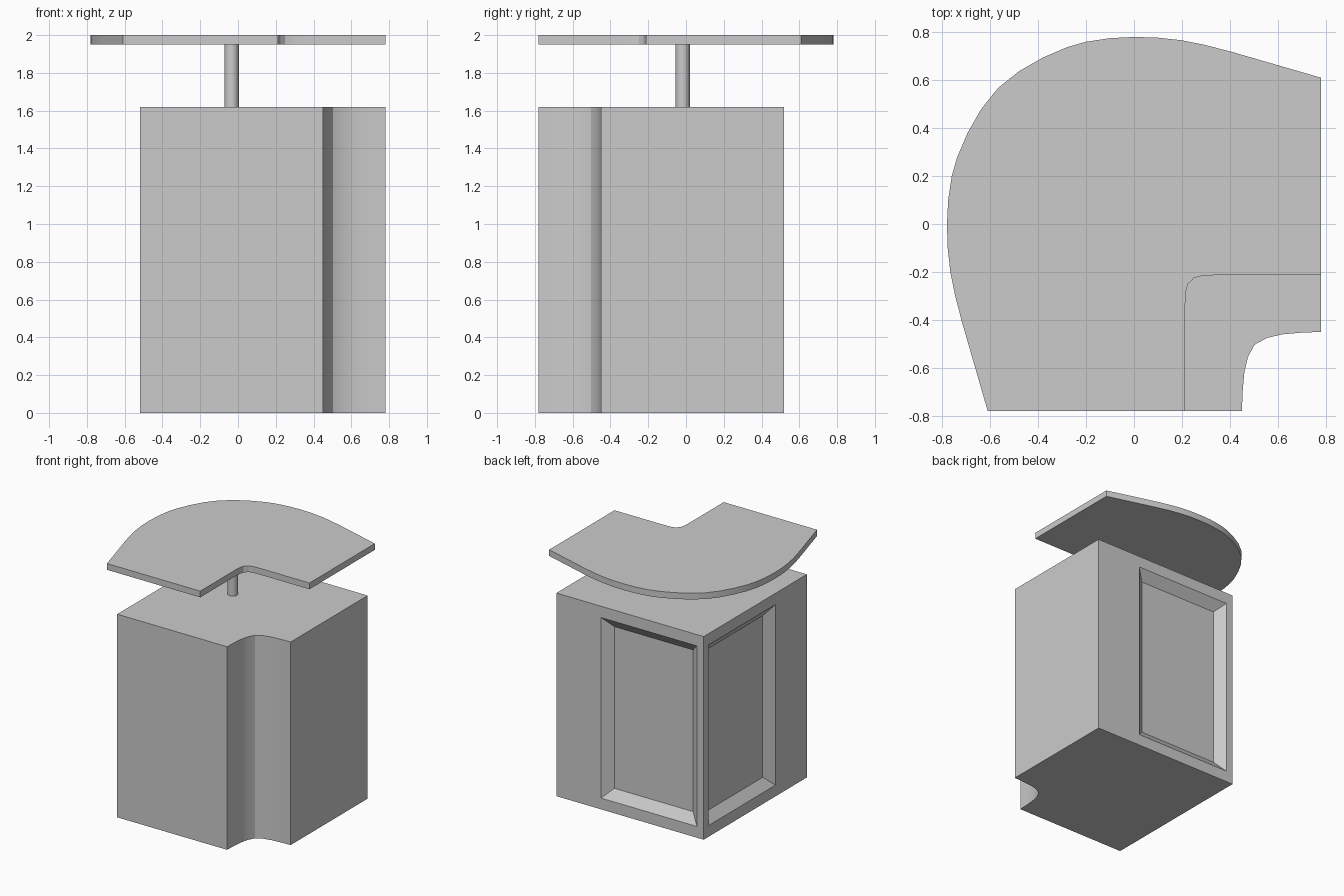
import bpy, bmesh, math
from mathutils import Vector

if "Cube" in bpy.data.objects:
    bpy.data.objects.remove(bpy.data.objects["Cube"])


def finish(bm, name):
    bmesh.ops.recalc_face_normals(bm, faces=bm.faces)
    me = bpy.data.meshes.new(name)
    bm.to_mesh(me)
    bm.free()
    ob = bpy.data.objects.new(name, me)
    bpy.context.collection.objects.link(ob)
    bpy.context.view_layer.objects.active = ob
    ob.select_set(True)
    bpy.ops.object.shade_smooth_by_angle(angle=math.radians(32))
    ob.select_set(False)
    return ob


def prism(outline, z0, z1):
    bm = bmesh.new()
    face = bm.faces.new([bm.verts.new((x, y, z0)) for x, y in outline])
    ext = bmesh.ops.extrude_face_region(bm, geom=[face], use_keep_orig=True)
    for v in ext["geom"]:
        if isinstance(v, bmesh.types.BMVert):
            v.co.z = z1
    bmesh.ops.recalc_face_normals(bm, faces=bm.faces)
    return bm


def mirrored(half):
    """Complete a path that is symmetric about the diagonal x = -y."""
    return half + [(-y, -x) for x, y in reversed(half[:-1])]


def recess(bm, normal, rim, bevel, depth):
    """Sink a bevelled panel into a flat side; rim maps each corner to the panel."""
    face = max(bm.faces, key=lambda f: (f.normal.dot(normal) > 0.99) * f.calc_area())
    ring = list(face.verts)
    mid = face.calc_center_median()
    outer = [Vector(rim(v.co)) for v in ring]
    centre = sum(outer, Vector()) / 4
    inner = []
    for p in outer:
        d = p - centre
        inner.append(p - Vector([math.copysign(bevel, c) if abs(c) > 1e-4 else 0 for c in d])
                     - normal * depth)
    bm.faces.remove(face)
    for pts in (outer, inner):
        nxt = [bm.verts.new(p) for p in pts]
        for i in range(4):
            j = (i + 1) % 4
            bm.faces.new((ring[i], ring[j], nxt[j], nxt[i]))
        ring = nxt
    bm.faces.new(ring)


# cabinet body with concave front corner
H = 1.62
notch = mirrored([(0.45, -0.78), (0.453, -0.70), (0.46, -0.62), (0.475, -0.555), (0.503, -0.503)])
body = prism([(-0.52, -0.78)] + notch + [(0.78, 0.52), (-0.52, 0.52)], 0, H)

# recessed panels on the back and left sides
zr = lambda z: H - 0.09 if z > 1 else 0.09
recess(body, Vector((0, 1, 0)), lambda c: (0.385 if c.x > 0 else -0.46, 0.52, zr(c.z)), 0.075, 0.06)
recess(body, Vector((-1, 0, 0)), lambda c: (-0.52, 0.46 if c.y > 0 else -0.385, zr(c.z)), 0.075, 0.06)
finish(body, "cabinet_body")

# support post
bm = bmesh.new()
bmesh.ops.create_cone(bm, cap_ends=True, segments=24, radius1=0.038, radius2=0.038, depth=0.34)
bmesh.ops.translate(bm, verts=bm.verts, vec=(-0.034, -0.018, 1.79))
finish(bm, "support_post")

# curved counter top
rear = mirrored([(0.78, 0.61), (0.40, 0.72), (0.29, 0.748), (0.2, 0.766), (0.1, 0.777), (0, 0.78),
                 (-0.1, 0.775), (-0.2, 0.76), (-0.28, 0.737), (-0.38, 0.694), (-0.48, 0.637),
                 (-0.567, 0.567)])
inside = mirrored([(0.213, -0.78), (0.213, -0.34), (0.217, -0.28), (0.225, -0.25), (0.238, -0.238)])
finish(prism(rear + inside, 1.95, 2.0), "counter_top")
